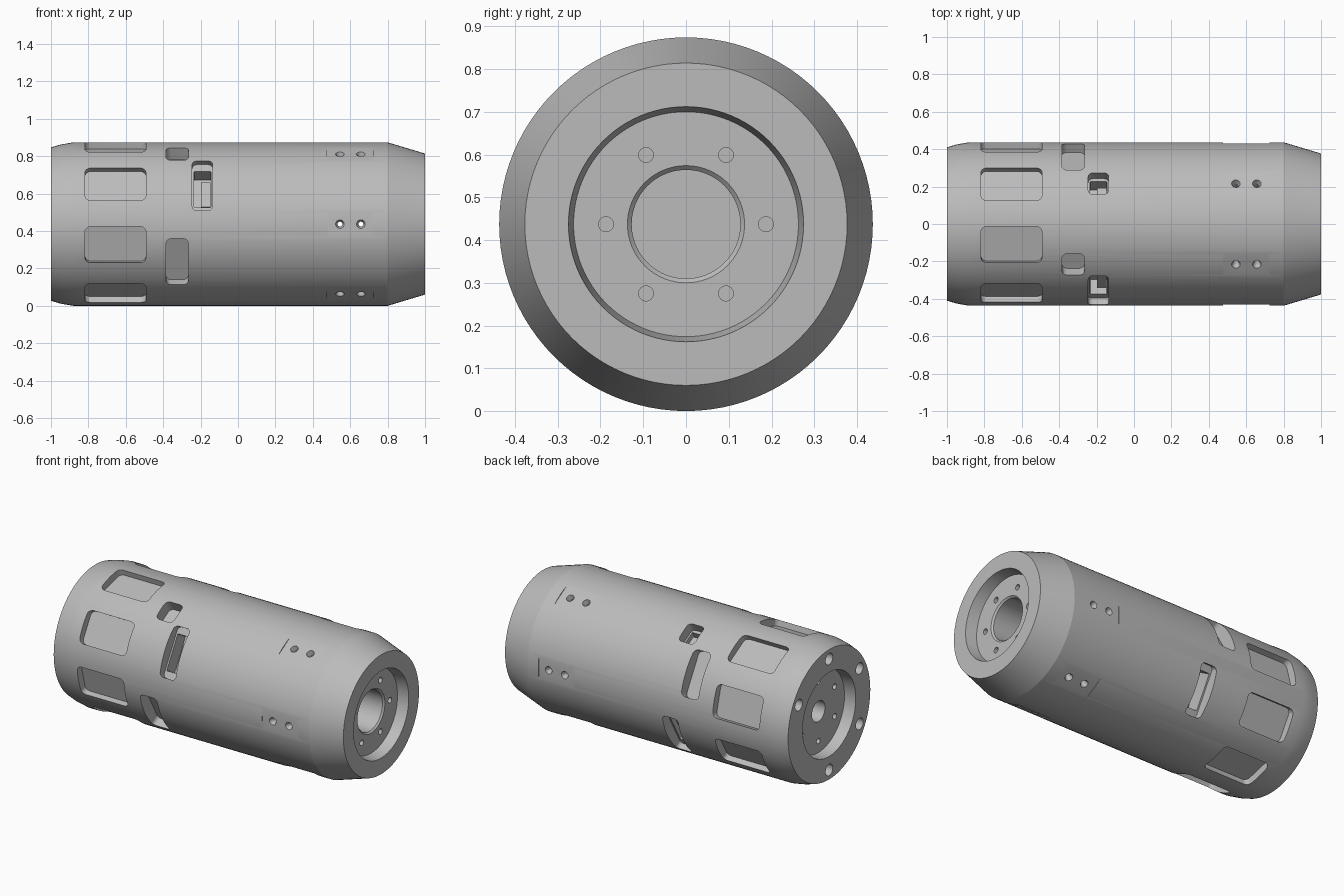
import bpy, bmesh, math
from math import cos, sin, pi, radians
from mathutils import Matrix, Vector

R = 0.437          # body radius, also the height of its axis
SEG = 96

cube = bpy.data.objects.get("Cube")
if cube:
    bpy.data.objects.remove(cube, do_unlink=True)

metal = bpy.data.materials.new("grey_metal")
metal.use_nodes = True
GREY = (0.5, 0.5, 0.5, 1)
metal.diffuse_color = GREY
metal.node_tree.nodes["Principled BSDF"].inputs["Base Color"].default_value = GREY


def finish(name, bm):
    bmesh.ops.recalc_face_normals(bm, faces=bm.faces[:])
    mesh = bpy.data.meshes.new(name)
    bm.to_mesh(mesh)
    bm.free()
    mesh.materials.append(metal)
    ob = bpy.data.objects.new(name, mesh)
    bpy.context.collection.objects.link(ob)
    return ob


def radial(deg):
    """Frame on the axis: local x along the body, local z pointing outwards."""
    a = radians(deg)
    m = Matrix(((1, 0, 0), (0, sin(a), -cos(a)), (0, cos(a), sin(a)))).to_4x4()
    return Matrix.Translation((0, 0, R)) @ m


def lathe(bm, profile):
    verts = [bm.verts.new((x, 0, R + r)) for x, r in profile]
    edges = [bm.edges.new(pair) for pair in zip(verts, verts[1:])]
    bmesh.ops.spin(bm, geom=verts + edges, cent=(0, 0, R), axis=(1, 0, 0),
                   angle=2 * pi, steps=SEG, use_duplicate=False)
    bmesh.ops.remove_doubles(bm, verts=bm.verts[:], dist=1e-5)


def rounded_box(bm, frame, x, half_x, half_t, corner, bottom, top=0.5, t=0):
    """Rounded rectangle extruded outwards between two distances from the axis."""
    outline = []
    for i, (sx, st) in enumerate(((1, 1), (-1, 1), (-1, -1), (1, -1))):
        for k in range(6):
            a = (i + k / 5) * pi / 2
            outline.append((x + sx * (half_x - corner) + corner * cos(a),
                            t + st * (half_t - corner) + corner * sin(a)))
    low, high = ([bm.verts.new(frame @ Vector((u, v, h))) for u, v in outline]
                 for h in (bottom, top))
    bm.faces.new(low)
    bm.faces.new(high)
    n = len(low)
    for i in range(n):
        j = (i + 1) % n
        bm.faces.new((low[i], low[j], high[j], high[i]))


def cone(bm, frame, x, r_low, r_high, bottom, top):
    place = Matrix.Translation((x, 0, (bottom + top) / 2))
    bmesh.ops.create_cone(bm, cap_ends=True, segments=24, radius1=r_low,
                          radius2=r_high, depth=top - bottom, matrix=frame @ place)


def end_hole(bm, deg, dist, radius, x0, x1):
    a = radians(deg)
    place = Matrix.Translation(((x0 + x1) / 2, dist * cos(a), R + dist * sin(a)))
    bmesh.ops.create_cone(bm, cap_ends=True, segments=24, radius1=radius, radius2=radius,
                          depth=x1 - x0, matrix=place @ Matrix.Rotation(pi / 2, 4, 'Y'))


cutters = []


def add_cutter(name, bm):
    ob = finish(name, bm)
    ob.hide_render = True
    cutters.append(ob)


# Turned body with a stepped recess in each end
bm = bmesh.new()
lathe(bm, [(-.82, 0), (-.82, .065), (-.925, .065), (-.925, .26), (-1, .265), (-1, .41),
           (-.95, .425), (-.88, R), (.8, R), (1, .377), (1, .275), (.93, .263),
           (.93, .137), (.92, .127), (.75, .127), (.75, 0)])
body = finish("body", bm)

# Hollow behind the screw holes
bm = bmesh.new()
lathe(bm, [(.47, 0), (.47, .3), (.73, .3), (.73, 0)])
add_cutter("cavity_cutter", bm)

# Eight shallow pockets
bm = bmesh.new()
for k in range(8):
    rounded_box(bm, radial(45 * k - 15), -.655, .163, .1, .03, .389)
add_cutter("pocket_cutter", bm)

# Slots and deeper windows: angle, half width
SLOTS = ((-29, .14), (150, .14), (60, .066))
WINDOWS = ((30, .153), (210, .153), (120, .066))
bm = bmesh.new()
for deg, half in SLOTS:
    rounded_box(bm, radial(deg), -.325, .06, half, .028, .36)
for deg, half in WINDOWS:
    rounded_box(bm, radial(deg), -.19, .055, half, .025, .37)
add_cutter("window_cutter", bm)

bm = bmesh.new()
for deg, half in WINDOWS:
    rounded_box(bm, radial(deg), -.19, .045, half * .72, .005, .28)
add_cutter("inner_window_cutter", bm)

# Flat pads, then countersunk screw holes in pairs
bm = bmesh.new()
for k in range(6):
    rounded_box(bm, radial(60 * k), .6, .125, .08, .002, .4315)
add_cutter("pad_cutter", bm)

for name, low, high, bottom, top in (("screw_hole_cutter", .013, .013, .25, .46),
                                     ("countersink_cutter", .013, .0235, .405, .4325)):
    bm = bmesh.new()
    for k in range(6):
        for x in (.545, .657):
            cone(bm, radial(60 * k), x, low, high, bottom, top)
    add_cutter(name, bm)

# Bolt holes in both ends
bm = bmesh.new()
for k in range(6):
    end_hole(bm, 60 * k, .187, .0175, .86, .96)
    end_hole(bm, 60 * k + 30, .187, .0175, -.96, -.86)
    end_hole(bm, 60 * k + 30, .35, .036, -1.05, -.92)
add_cutter("bolt_hole_cutter", bm)

# Carve the body and discard the cutters
for ob in cutters:
    mod = body.modifiers.new(ob.name, 'BOOLEAN')
    mod.operation = 'DIFFERENCE'
    mod.solver = 'EXACT'
    mod.object = ob
graph = bpy.context.evaluated_depsgraph_get()
carved = bpy.data.meshes.new_from_object(body.evaluated_get(graph))
body.modifiers.clear()
body.data = carved
for ob in cutters:
    bpy.data.objects.remove(ob, do_unlink=True)
body.data.materials.clear()
body.data.materials.append(metal)

# Latch blocks seated in the windows
for i, (deg, half) in enumerate(WINDOWS):
    bm = bmesh.new()
    rounded_box(bm, radial(deg), -.172, .025, half * .5, .004, .27, .34, -half * .1)
    finish("latch_block_%d" % (i + 1), bm)

# Smooth the round surfaces and keep the edges crisp
bpy.ops.object.select_all(action='DESELECT')
body.select_set(True)
bpy.context.view_layer.objects.active = body
bpy.ops.object.shade_smooth_by_angle(angle=radians(10))
